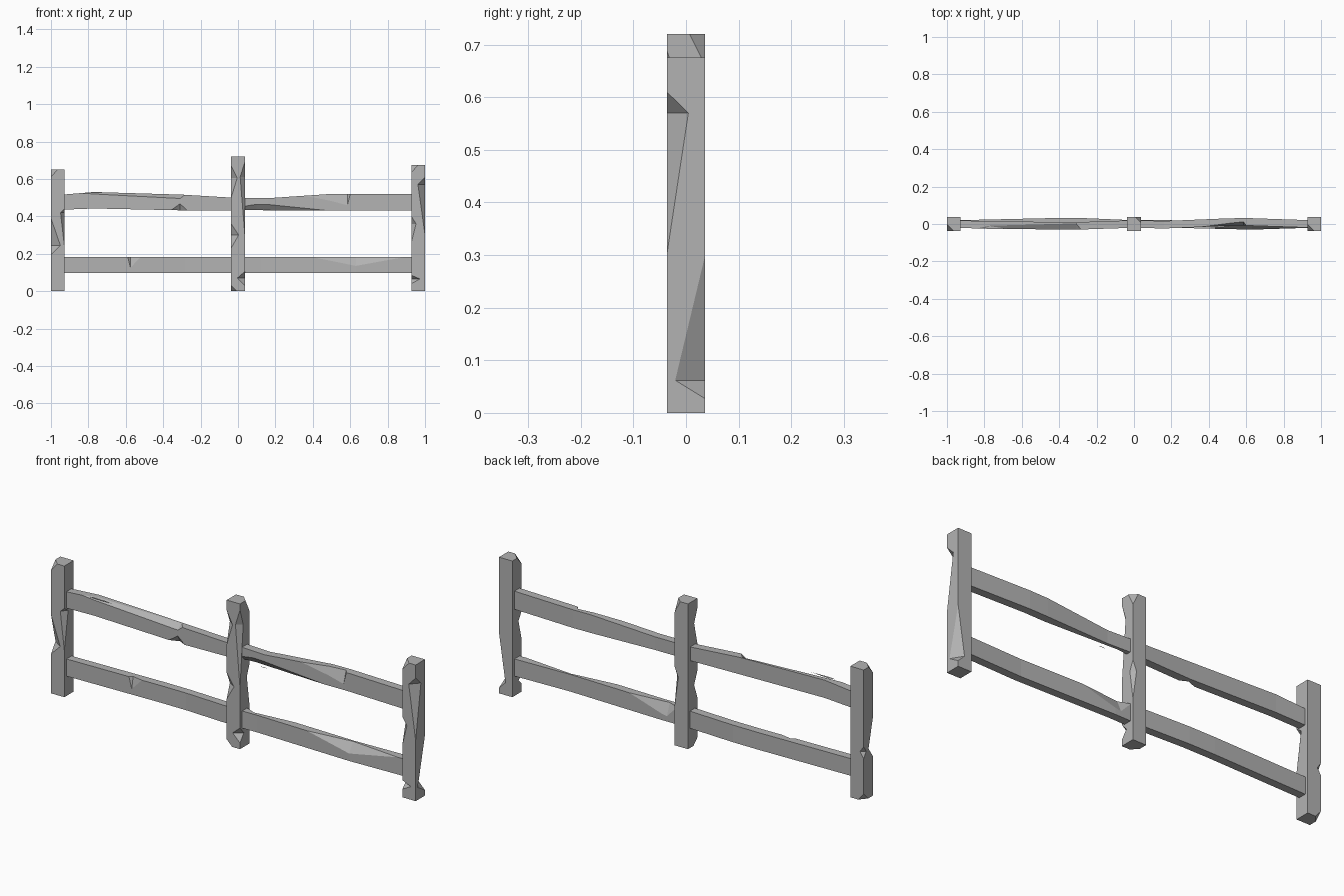
import bpy
import bmesh
from mathutils import Vector

cube = bpy.data.objects.get("Cube")
if cube:
    bpy.data.objects.remove(cube)

wood = bpy.data.materials.new("weathered grey")
wood.use_nodes = True
grey = (0.45, 0.45, 0.45, 1)
wood.diffuse_color = grey
wood.node_tree.nodes["Principled BSDF"].inputs["Base Color"].default_value = grey

HALF = 0.0365   # half width of a post
THICK = 0.02    # half thickness of a rail


def add_object(name, bm):
    bmesh.ops.recalc_face_normals(bm, faces=bm.faces)
    mesh = bpy.data.meshes.new(name)
    bm.to_mesh(mesh)
    bm.free()
    mesh.materials.append(wood)
    obj = bpy.data.objects.new(name, mesh)
    bpy.context.collection.objects.link(obj)
    return obj


def loft(name, rings):
    """Skin a list of four-point rings into a closed beam."""
    bm = bmesh.new()
    rows = [[bm.verts.new(p) for p in ring] for ring in rings]
    for r, s in zip(rows, rows[1:]):
        for i in range(4):
            j = (i + 1) % 4
            bm.faces.new((r[i], r[j], s[j], s[i]))
    bm.faces.new(rows[0])
    bm.faces.new(rows[-1])
    return add_object(name, bm)


def chip(obj, start, end, a, b):
    """Carve an edge between start and end down to the crease a-b."""
    start, end, a, b = map(Vector, (start, end, a, b))
    mid = (a + b) / 2
    corners = [mid + (start - mid) * 1.6, mid + (end - mid) * 1.6,
               mid + (a - mid) * 3, mid + (b - mid) * 3]
    bm = bmesh.new()
    for c in corners:
        bm.verts.new(c)
    bmesh.ops.convex_hull(bm, input=bm.verts)
    cutter = add_object("chip_cutter", bm)
    cutter.hide_render = True
    mod = obj.modifiers.new("chip", 'BOOLEAN')
    mod.operation = 'DIFFERENCE'
    mod.solver = 'EXACT'
    mod.object = cutter
    bpy.context.view_layer.objects.active = obj
    bpy.ops.object.modifier_apply(modifier=mod.name)
    bpy.data.objects.remove(cutter)


def post(name, x, height, chips):
    """Square post; chips are (x side, y side, low, crease, high, x depth, y depth)."""
    square = [(-1, -1), (1, -1), (1, 1), (-1, 1)]
    obj = loft(name, [[(x + i * HALF, j * HALF, z) for i, j in square]
                      for z in (0, height)])
    for sx, sy, low, crease, high, dx, dy in chips:
        ex, ey = x + sx * HALF, sy * HALF
        chip(obj, (ex, ey, low), (ex, ey, high),
             (ex - sx * dx, ey, crease), (ex, ey - sy * dy, crease))


def rail(name, stations, chips):
    """Bent rail; stations are (x, y, bottom, top).
    Chips are (y side, z side, edge y, edge z, x start, crease, x end, y depth, z depth)."""
    obj = loft(name, [[(x, y - THICK, lo), (x, y + THICK, lo),
                       (x, y + THICK, hi), (x, y - THICK, hi)]
                      for x, y, lo, hi in stations])
    for sy, sz, ey, ez, x0, xc, x1, dy, dz in chips:
        chip(obj, (x0, ey, ez), (x1, ey, ez),
             (xc, ey - sy * dy, ez), (xc, ey, ez - sz * dz))


# Posts, with worn edges and knocked-off corners
post("right_post", -0.9635, 0.65, [
    (-1, -1, 0.195, 0.245, 0.39, 0.05, 0.035),
    (1, -1, 0.23, 0.42, 0.44, 0.022, 0.03),
    (-1, 1, 0.21, 0.24, 0.27, 0.02, 0.02),
    (-1, -1, 0.61, 0.65, 0.75, 0.035, 0.035),
    (-1, 1, -0.1, 0, 0.035, 0.03, 0.035)])
post("middle_post", 0, 0.72, [
    (-1, -1, 0.5, 0.605, 0.67, 0.032, 0.025),
    (1, -1, 0.3, 0.61, 0.69, 0.025, 0.025),
    (-1, -1, 0.23, 0.30, 0.36, 0.04, 0.025),
    (1, -1, 0.03, 0.07, 0.105, 0.04, 0.03),
    (1, 1, 0.2, 0.34, 0.39, 0.02, 0.02),
    (1, 1, 0.66, 0.72, 0.82, 0.03, 0.03),
    (-1, -1, -0.1, 0, 0.03, 0.03, 0.03)])
post("left_post", 0.9635, 0.675, [
    (1, -1, 0.30, 0.57, 0.61, 0.038, 0.041),
    (1, 1, 0.027, 0.062, 0.30, 0.035, 0.057),
    (-1, -1, 0.26, 0.36, 0.40, 0.025, 0.025),
    (-1, -1, 0.04, 0.065, 0.085, 0.046, 0.025),
    (-1, -1, 0.635, 0.675, 0.77, 0.037, 0.037)])

# Upper rails
rail("upper_right_rail", [
    (-0.95, 0, 0.435, 0.515), (-0.77, -0.006, 0.442, 0.53),
    (-0.3, -0.01, 0.432, 0.516), (0, 0, 0.432, 0.498)], [
    (-1, 1, -0.029, 0.518, -0.78, -0.31, -0.28, 0.035, 0.022),
    (-1, -1, -0.03, 0.432, -0.36, -0.31, -0.27, 0.02, 0.035)])
rail("upper_left_rail", [
    (0, 0, 0.435, 0.5), (0.16, -0.004, 0.432, 0.497),
    (0.5, 0.01, 0.43, 0.52), (0.6, 0.012, 0.43, 0.52), (0.95, 0, 0.43, 0.52)], [
    (-1, -1, -0.015, 0.43, -0.1, 0.1, 0.6, 0.02, 0.025),
    (-1, 1, -0.008, 0.52, 0.4, 0.585, 0.6, 0.02, 0.06)])

# Lower rails
rail("lower_right_rail", [
    (-0.95, 0, 0.098, 0.183), (-0.42, 0.012, 0.098, 0.183),
    (-0.28, 0.012, 0.098, 0.183), (0, 0, 0.098, 0.183)], [
    (-1, 1, -0.012, 0.183, -0.59, -0.575, -0.51, 0.012, 0.06)])
rail("lower_left_rail", [
    (0, 0, 0.098, 0.183), (0.12, 0.002, 0.098, 0.183),
    (0.63, -0.01, 0.098, 0.183), (0.95, 0, 0.098, 0.183)], [
    (-1, 1, -0.026, 0.183, 0.38, 0.63, 0.94, 0.028, 0.042),
    (1, 1, 0.018, 0.183, 0.04, 0.09, 0.3, 0.02, 0.05)])
